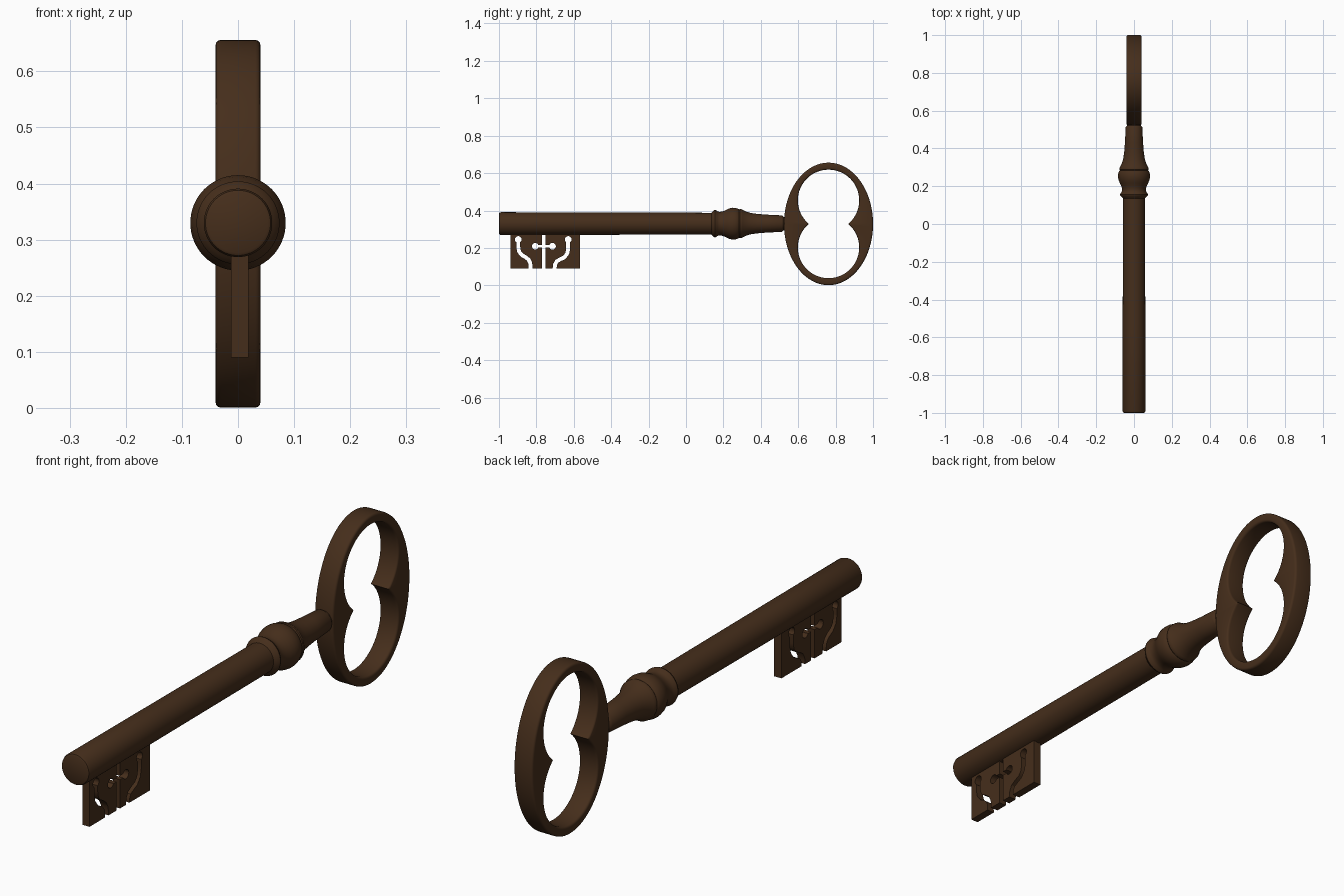
import bpy, bmesh, math
from mathutils import Vector

if "Cube" in bpy.data.objects:
    bpy.data.objects.remove(bpy.data.objects["Cube"])

AXIS_Z = 0.33          # height of the shank axis
mat = bpy.data.materials.new("dark_bronze")
mat.diffuse_color = (0.06, 0.027, 0.011, 1)
mat.use_nodes = True
mat.node_tree.nodes["Principled BSDF"].inputs["Base Color"].default_value = mat.diffuse_color


def make_object(name, bm):
    bmesh.ops.recalc_face_normals(bm, faces=bm.faces)
    me = bpy.data.meshes.new(name)
    bm.to_mesh(me)
    bm.free()
    ob = bpy.data.objects.new(name, me)
    bpy.context.collection.objects.link(ob)
    me.materials.append(mat)
    return ob


def smooth(ob, deg=30):
    bpy.ops.object.select_all(action='DESELECT')
    ob.select_set(True)
    bpy.context.view_layer.objects.active = ob
    bpy.ops.object.shade_smooth_by_angle(angle=math.radians(deg))


def skin(bm, rings, closed=False):
    """Join successive closed rings of points with quads."""
    vs = [[bm.verts.new(p) for p in r] for r in rings]
    n = len(vs[0])
    for i in range(len(vs) if closed else len(vs) - 1):
        a, b = vs[i], vs[(i + 1) % len(vs)]
        for j in range(n):
            k = (j + 1) % n
            bm.faces.new((a[j], a[k], b[k], b[j]))
    if not closed:
        bm.faces.new(vs[0])
        bm.faces.new(vs[-1])


def prism(name, pts, x0, x1):
    """Extrude a (y, z) outline along x."""
    bm = bmesh.new()
    skin(bm, [[(x, y, z) for y, z in pts] for x in (x0, x1)])
    return make_object(name, bm)


# Turned shank with collar: (y, radius)
profile = [(-1.0, 0.053), (-0.997, 0.058), (-0.99, 0.061), (-0.53, 0.06), (0.135, 0.058),
           (0.142, 0.064), (0.149, 0.072), (0.155, 0.074), (0.161, 0.072), (0.168, 0.066),
           (0.178, 0.063), (0.19, 0.064), (0.203, 0.068), (0.217, 0.075), (0.233, 0.082),
           (0.25, 0.085), (0.266, 0.084), (0.28, 0.079), (0.284, 0.075), (0.288, 0.078),
           (0.296, 0.078), (0.302, 0.074), (0.32, 0.065), (0.345, 0.057), (0.38, 0.052),
           (0.43, 0.048), (0.512, 0.044), (0.517, 0.041), (0.522, 0.036), (0.55, 0.036)]
N = 64
bm = bmesh.new()
skin(bm, [[(r * math.cos(2 * math.pi * j / N), y, AXIS_Z + r * math.sin(2 * math.pi * j / N))
           for j in range(N)] for y, r in profile])
smooth(make_object("shank", bm), 35)

# Bow: oval outside, two overlapping round lobes inside, rounded edges
CY, OY, OZ = 0.762, 0.238, 0.3275
LOBE_R, LOBE_D = 0.164, 0.126
HALF, BEV = 0.04, 0.009
rings = []
M = 128
for i in range(M):
    t = 2 * math.pi * i / M
    c, s = math.cos(t), math.sin(t)
    outer = 1 / math.hypot(c / OY, s / OZ)
    inner = LOBE_D * abs(s) + math.sqrt(LOBE_R ** 2 - (LOBE_D * c) ** 2)
    ring = []
    corners = ((outer - BEV, HALF - BEV, 0), (inner + BEV, HALF - BEV, 90),
               (inner + BEV, BEV - HALF, 180), (outer - BEV, BEV - HALF, 270))
    for rad, x, a0 in corners:
        for k in range(4):
            a = math.radians(a0 + 30 * k)
            rr = rad + BEV * math.cos(a)
            ring.append((x + BEV * math.sin(a), CY + rr * c, 0.3285 + rr * s))
    rings.append(ring)
bm = bmesh.new()
skin(bm, rings, closed=True)
smooth(make_object("bow", bm), 40)

# Bit plate
bit = prism("bit", [(-0.937, 0.09), (-0.567, 0.09), (-0.567, 0.30), (-0.937, 0.30)],
            -0.0125, 0.0185)
cutters = []


def cut_hole(y, z, r=0.018):
    pts = [(y + r * math.cos(2 * math.pi * k / 24), z + r * math.sin(2 * math.pi * k / 24))
           for k in range(24)]
    cutters.append(prism("hole_cutter", pts, -0.1, 0.1))


def cut_slot(path, w):
    P = [Vector(p) for p in path]
    left, right = [], []
    for i, p in enumerate(P):
        d = (P[min(i + 1, len(P) - 1)] - P[max(i - 1, 0)]).normalized()
        n = Vector((-d.y, d.x)) * w / 2
        left.append(tuple(p + n))
        right.append(tuple(p - n))
    cutters.append(prism("slot_cutter", left + right[::-1], -0.11, 0.11))


# Ward cuts: two curled slots and a central cross
cut_hole(-0.897, 0.245)
cut_slot([(-0.897, 0.245), (-0.897, 0.205), (-0.892, 0.18), (-0.878, 0.162), (-0.857, 0.15),
          (-0.842, 0.138), (-0.833, 0.12), (-0.831, 0.1), (-0.831, 0.07)], 0.021)
cut_hole(-0.63, 0.245)
cut_slot([(-0.63, 0.245), (-0.63, 0.195), (-0.635, 0.17), (-0.65, 0.15), (-0.675, 0.138),
          (-0.692, 0.128), (-0.7, 0.112), (-0.702, 0.095), (-0.702, 0.07)], 0.021)
cut_slot([(-0.76, 0.275), (-0.76, 0.07)], 0.02)
cut_slot([(-0.806, 0.209), (-0.714, 0.209)], 0.015)
for y in (-0.806, -0.714):
    cut_hole(y, 0.209)

for c in cutters:
    c.hide_render = True
    m = bit.modifiers.new("ward", 'BOOLEAN')
    m.operation, m.solver, m.object = 'DIFFERENCE', 'EXACT', c
bpy.context.view_layer.update()
dg = bpy.context.evaluated_depsgraph_get()
result = bpy.data.meshes.new_from_object(bit.evaluated_get(dg))
bit.modifiers.clear()
bit.data = result
for c in cutters:
    bpy.data.objects.remove(c)
smooth(bit, 30)
